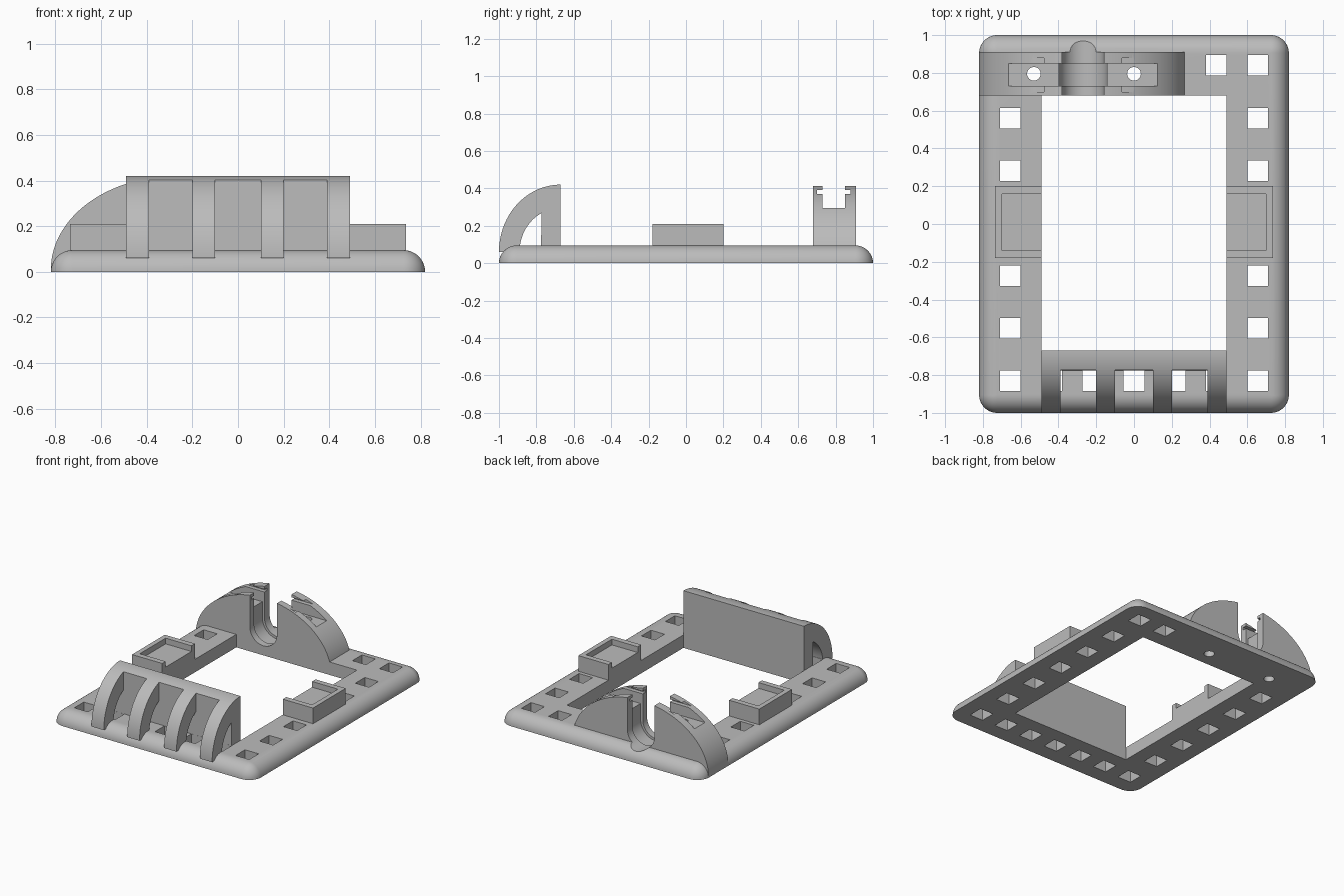
import bpy, bmesh
from math import cos, sin, pi

cube = bpy.data.objects.get("Cube")
if cube:
    bpy.data.objects.remove(cube, do_unlink=True)

grey = bpy.data.materials.new("plain grey")
grey.use_nodes = True
grey.diffuse_color = (0.5, 0.5, 0.5, 1)
grey.node_tree.nodes["Principled BSDF"].inputs["Base Color"].default_value = (0.5, 0.5, 0.5, 1)


def finish(name, bm):
    bmesh.ops.recalc_face_normals(bm, faces=bm.faces[:])
    mesh = bpy.data.meshes.new(name)
    bm.to_mesh(mesh)
    bm.free()
    mesh.materials.append(grey)
    ob = bpy.data.objects.new(name, mesh)
    bpy.context.collection.objects.link(ob)
    return ob


def add_box(bm, x0, x1, y0, y1, z0, z1):
    verts = bmesh.ops.create_cube(bm, size=1)["verts"]
    for v in verts:
        v.co.x = x1 if v.co.x > 0 else x0
        v.co.y = y1 if v.co.y > 0 else y0
        v.co.z = z1 if v.co.z > 0 else z0


def box(name, *bounds):
    bm = bmesh.new()
    add_box(bm, *bounds)
    return finish(name, bm)


def prism(name, pts, axis, a, b):
    """Extrude a 2D outline along the given axis from a to b."""
    place = {"x": lambda p, t: (t, p[0], p[1]),
             "y": lambda p, t: (p[0], t, p[1]),
             "z": lambda p, t: (p[0], p[1], t)}[axis]
    bm = bmesh.new()
    lo = [bm.verts.new(place(p, a)) for p in pts]
    hi = [bm.verts.new(place(p, b)) for p in pts]
    bm.faces.new(lo)
    bm.faces.new(hi)
    n = len(pts)
    for i in range(n):
        j = (i + 1) % n
        bm.faces.new((lo[i], lo[j], hi[j], hi[i]))
    return finish(name, bm)


def arc(cx, cz, rx, rz, start, end, n):
    return [(cx + rx * cos(start + (end - start) * i / n),
             cz + rz * sin(start + (end - start) * i / n)) for i in range(n + 1)]


def cut(ob, cutter):
    bpy.context.view_layer.objects.active = ob
    mod = ob.modifiers.new("cut", "BOOLEAN")
    mod.operation = "DIFFERENCE"
    mod.solver = "EXACT"
    mod.object = cutter
    bpy.ops.object.modifier_apply(modifier=mod.name)


def smooth(ob):
    bpy.ops.object.select_all(action="DESELECT")
    ob.select_set(True)
    bpy.context.view_layer.objects.active = ob
    bpy.ops.object.shade_smooth_by_angle(angle=pi / 6)


# Base frame: hull of four quarter-round corners
W, L, T = 0.82, 1.0, 0.095
STEPS = 10
bm = bmesh.new()
for sx in (-1, 1):
    for sy in (-1, 1):
        for i in range(STEPS + 1):
            for j in range(STEPS + 1):
                u, v = i * pi / 2 / STEPS, j * pi / 2 / STEPS
                bm.verts.new((sx * (W - T + T * cos(v) * cos(u)),
                              sy * (L - T + T * cos(v) * sin(u)), T * sin(v)))
bmesh.ops.remove_doubles(bm, verts=bm.verts[:], dist=0.0001)
bmesh.ops.convex_hull(bm, input=bm.verts[:])
bmesh.ops.dissolve_limit(bm, angle_limit=0.02, verts=bm.verts[:], edges=bm.edges[:])
frame = finish("base_frame", bm)

# Central opening and the square holes around the border
H = 0.055
centres = [(s * 0.655, -0.83 + 0.278 * i) for s in (-1, 1) for i in range(6)]
centres += [(0.218 * i, -0.83) for i in range(-2, 3)]
centres += [(0.655, 0.84), (0.435, 0.84)]
bm = bmesh.new()
add_box(bm, -0.49, 0.49, -0.67, 0.68, -0.1, 0.2)
for x, y in centres:
    add_box(bm, x - H, x + H, y - H, y + H, -0.1, 0.2)
holes = finish("hole_cutter", bm)
cut(frame, holes)

# Rear arched clamp
CX = -0.27
clamp = prism("rear_clamp", arc(CX, 0.01, 0.55, 0.41, 0, pi, 64), "y", 0.68, 0.91)


def channel(name, r, y0, y1):
    """U-shaped cutter, open at the top."""
    pts = [(CX + r, 1)] + arc(CX, 0.18, r, r, 0, -pi, 32) + [(CX - r, 1)]
    return prism(name, pts, "y", y0, y1)


shared = [channel("channel_cutter", 0.11, 0.6, 1.1),
          channel("groove_cutter", 0.128, 0.73, 0.85)]
for x in (-0.53, 0.0):
    shared.append(prism("screw_cutter", arc(x, 0.795, 0.036, 0.036, 0, 2 * pi, 32)[:-1],
                        "z", -0.2, 1))
strap = [box("strap_cutter", -1, 1, 0.73, 0.85, 0.295, 1),
         box("slit_cutter", -1, 1, 0.70, 0.88, 0.37, 0.39)]
for c in shared + strap:
    cut(clamp, c)
for c in shared:
    cut(frame, c)
for c in shared + strap + [holes]:
    bpy.data.objects.remove(c, do_unlink=True)
smooth(frame)
smooth(clamp)

# Front bracket: upright wall with a curved top edge
BY, BZ = -0.67, 0.06
outer = arc(BY, BZ, 0.33, 0.36, pi, pi / 2, 40)
inner = arc(BY, BZ, 0.22, 0.235, pi, pi / 2, 40)
wall_pts = [p for p in outer if p[0] > -0.775]
wall = prism("bracket_wall", [(BY, 0.01), (-0.775, 0.01)] + wall_pts, "x", -0.49, 0.49)
smooth(wall)

# Four curved ribs in front of the wall
rib_pts = [p for p in outer if p[0] < -0.765] + [p for p in inner if p[0] < -0.765][::-1]
for x in (-0.49, -0.20, 0.10, 0.39):
    smooth(prism("bracket_rib", rib_pts, "x", x, x + 0.10))

# Side rests with a shallow pocket open toward the centre
for s, side in ((1, "left"), (-1, "right")):
    x0, x1 = sorted((s * 0.49, s * 0.735))
    rest = box(side + "_rest", x0, x1, -0.18, 0.20, 0.085, 0.21)
    x0, x1 = sorted((s * 0.4, s * 0.70))
    pocket = box("pocket_cutter", x0, x1, -0.14, 0.16, 0.168, 0.4)
    cut(rest, pocket)
    bpy.data.objects.remove(pocket, do_unlink=True)
